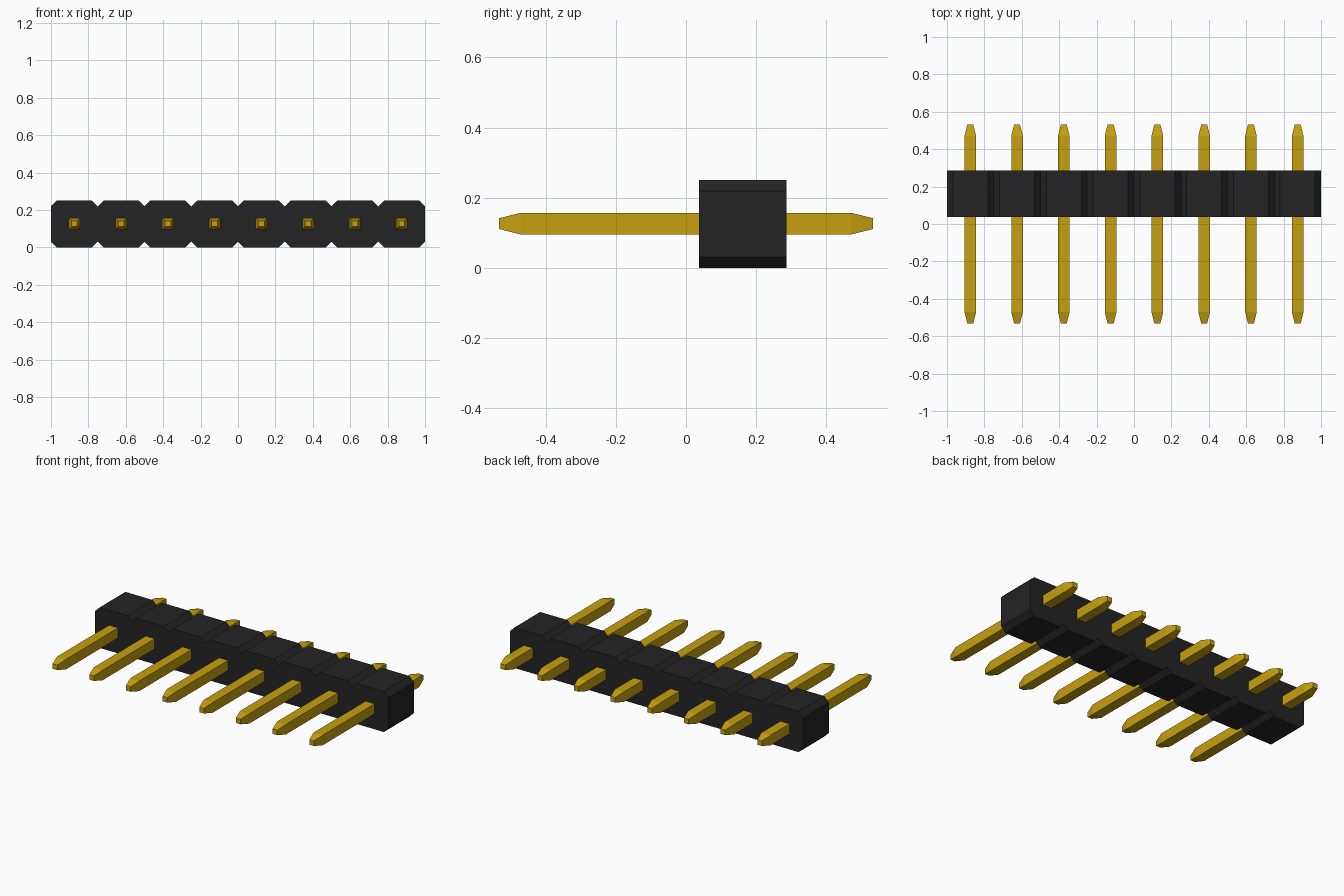
import bpy, bmesh

if "Cube" in bpy.data.objects:
    bpy.data.objects.remove(bpy.data.objects["Cube"], do_unlink=True)

COUNT = 8
PITCH = 0.25
SIZE = 0.25                      # body height and depth
CHAMFER = 0.031
BODY_Y = (0.037, 0.287)
PIN_Z = 0.126
PIN_HALF, TIP_HALF = 0.031, 0.0155
PIN_END, TAPER = 0.533, 0.062


def make_material(name, rgb):
    mat = bpy.data.materials.new(name)
    mat.use_nodes = True
    colour = (*rgb, 1.0)
    mat.diffuse_color = colour
    mat.node_tree.nodes["Principled BSDF"].inputs["Base Color"].default_value = colour
    return mat


def loft(name, rings, mat):
    """Join matching rings of points into a closed solid."""
    bm = bmesh.new()
    loops = [[bm.verts.new(p) for p in ring] for ring in rings]
    n = len(loops[0])
    for a, b in zip(loops, loops[1:]):
        for i in range(n):
            j = (i + 1) % n
            bm.faces.new((a[i], a[j], b[j], b[i]))
    bm.faces.new(loops[0])
    bm.faces.new(loops[-1])
    bmesh.ops.recalc_face_normals(bm, faces=bm.faces)
    mesh = bpy.data.meshes.new(name)
    bm.to_mesh(mesh)
    bm.free()
    mesh.materials.append(mat)
    obj = bpy.data.objects.new(name, mesh)
    bpy.context.collection.objects.link(obj)
    return obj


black = make_material("black plastic", (0.0176, 0.0176, 0.0176))
gold = make_material("gold metal", (0.565, 0.352, 0.0045))

# Housing: notched outline extruded front to back
lower = [(-1.0, CHAMFER)]
for i in range(COUNT):
    left = -1.0 + i * PITCH
    lower += [(left + CHAMFER, 0.0), (left + PITCH - CHAMFER, 0.0),
              (left + PITCH, CHAMFER)]
outline = lower + [(x, SIZE - z) for x, z in reversed(lower)]
loft("housing", [[(x, y, z) for x, z in outline] for y in BODY_Y], black)

# Pins: square bars with tapered tips at both ends
stations = [(-PIN_END, TIP_HALF), (-PIN_END + TAPER, PIN_HALF),
            (PIN_END - TAPER, PIN_HALF), (PIN_END, TIP_HALF)]
for i in range(COUNT):
    cx = (i - (COUNT - 1) / 2) * PITCH
    rings = [[(cx + sx * h, y, PIN_Z + sz * h)
              for sx, sz in ((-1, -1), (1, -1), (1, 1), (-1, 1))]
             for y, h in stations]
    loft(f"pin_{i + 1}", rings, gold)
